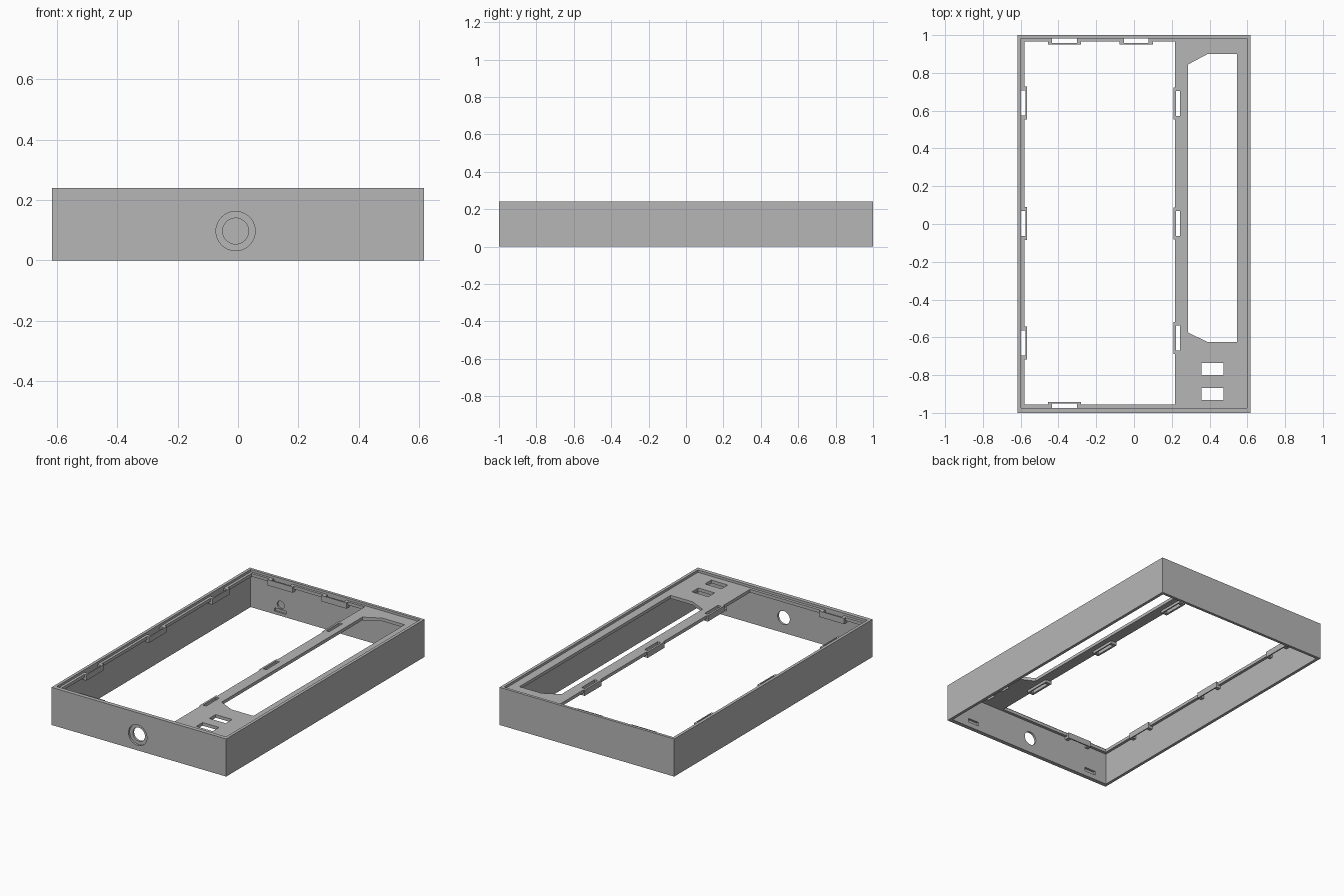
import bpy
import bmesh
from mathutils import Matrix, Vector

cube = bpy.data.objects.get("Cube")
if cube:
    bpy.data.objects.remove(cube, do_unlink=True)

grey = bpy.data.materials.new("plain grey")
grey.use_nodes = True
grey.diffuse_color = (0.47, 0.47, 0.47, 1)
grey.node_tree.nodes["Principled BSDF"].inputs["Base Color"].default_value = (0.47, 0.47, 0.47, 1)


def add_box(bm, x, y, z):
    size = Vector((x[1] - x[0], y[1] - y[0], z[1] - z[0]))
    mid = Vector((x[0] + x[1], y[0] + y[1], z[0] + z[1])) / 2
    bmesh.ops.create_cube(bm, size=1, matrix=Matrix.Translation(mid) @ Matrix.Diagonal((*size, 1)))


def add_prism(bm, outline, z):
    low = bm.faces.new([bm.verts.new((x, y, z[0])) for x, y in outline])
    top = bmesh.ops.extrude_face_region(bm, geom=[low])["geom"]
    bmesh.ops.translate(bm, vec=(0, 0, z[1] - z[0]),
                        verts=[v for v in top if isinstance(v, bmesh.types.BMVert)])


def add_bore(bm, x, z, radius, y):
    # Round cutter running along y
    place = Matrix.Translation((x, sum(y) / 2, z)) @ Matrix.Rotation(1.5707963, 4, "X")
    bmesh.ops.create_cone(bm, cap_ends=True, segments=48, radius1=radius, radius2=radius,
                          depth=y[1] - y[0], matrix=place)


def finish(bm, name):
    bmesh.ops.recalc_face_normals(bm, faces=bm.faces[:])
    mesh = bpy.data.meshes.new(name)
    bm.to_mesh(mesh)
    bm.free()
    mesh.materials.append(grey)
    obj = bpy.data.objects.new(name, mesh)
    bpy.context.collection.objects.link(obj)
    return obj


def combine(obj, tool, operation):
    tool.hide_render = True
    mod = obj.modifiers.new(operation.lower(), "BOOLEAN")
    mod.operation, mod.solver, mod.object = operation, "EXACT", tool
    bpy.context.view_layer.objects.active = obj
    bpy.ops.object.modifier_apply(modifier=mod.name)
    bpy.data.objects.remove(tool, do_unlink=True)


HALF, TOP = 0.617, 0.24
INNER_X, FRONT, BACK = 0.598, -0.974, 0.982
PLATE = (0.205, 0.225)
TAB = (0.188, 0.225)
THROUGH = (0.1, 0.3)

# Outer wall, open at top and bottom
bm = bmesh.new()
add_box(bm, (-HALF, HALF), (-1, 1), (0, TOP))
outer_wall = finish(bm, "outer_wall")
bm = bmesh.new()
add_box(bm, (-INNER_X, INNER_X), (FRONT, BACK), (-0.1, 0.4))
combine(outer_wall, finish(bm, "wall_cutter"), "DIFFERENCE")

# Stepped round hole in the front, blind hole inside the back
for x, z, radius, y in ((-0.008, 0.097, 0.065, (-1.1, -0.988)),
                        (-0.008, 0.097, 0.043, (-1.1, -0.9)),
                        (-0.386, 0.07, 0.025, (0.95, 0.992))):
    bm = bmesh.new()
    add_bore(bm, x, z, radius, y)
    combine(outer_wall, finish(bm, "bore_cutter"), "DIFFERENCE")

# Shallow latch slots low on the inside of the end walls
bm = bmesh.new()
for x in (-0.475, 0.436):
    add_box(bm, (x - 0.04, x + 0.04), (FRONT - 0.014, -0.9), (0.032, 0.056))
add_box(bm, (-0.43, -0.35), (0.9, 0.992), (0.02, 0.04))
combine(outer_wall, finish(bm, "latch_cutter"), "DIFFERENCE")

# Recessed top plate: narrow ledge on three sides, wide panel on the left
bm = bmesh.new()
add_box(bm, (-INNER_X - 0.005, INNER_X + 0.005), (FRONT - 0.005, BACK + 0.005), PLATE)
top_plate = finish(bm, "top_plate")
bm = bmesh.new()
add_box(bm, (-0.581, 0.217), (-0.956, 0.967), THROUGH)
combine(top_plate, finish(bm, "opening_cutter"), "DIFFERENCE")

# Clip tabs around the main opening, each with a through slot
tabs, slots = bmesh.new(), bmesh.new()
for y in (0.64, 0.0025, -0.63):
    add_box(tabs, (-INNER_X - 0.004, -0.567), (y - 0.088, y + 0.088), TAB)
    add_box(slots, (-INNER_X, -0.574), (y - 0.066, y + 0.066), THROUGH)
for y in (0.638, 0.0025, -0.604):
    add_box(tabs, (0.209, 0.252), (y - 0.085, y + 0.085), TAB)
    add_box(slots, (0.222, 0.244), (y - 0.066, y + 0.066), THROUGH)
for x in (-0.368, 0.012):
    add_box(tabs, (x - 0.088, x + 0.088), (0.951, BACK + 0.004), TAB)
    add_box(slots, (x - 0.066, x + 0.066), (0.958, BACK), THROUGH)
add_box(tabs, (-0.456, -0.28), (FRONT - 0.004, -0.942), TAB)
add_box(slots, (-0.434, -0.302), (FRONT, -0.949), THROUGH)
combine(top_plate, finish(tabs, "clip_tabs"), "UNION")

# Long window with clipped corners and two small rectangular openings
add_prism(slots, ((0.287, 0.845), (0.39, 0.9), (0.546, 0.9),
                  (0.546, -0.625), (0.39, -0.625), (0.287, -0.575)), THROUGH)
for y in (-0.767, -0.899):
    add_box(slots, (0.357, 0.473), (y - 0.032, y + 0.032), THROUGH)
combine(top_plate, finish(slots, "slot_cutter"), "DIFFERENCE")
